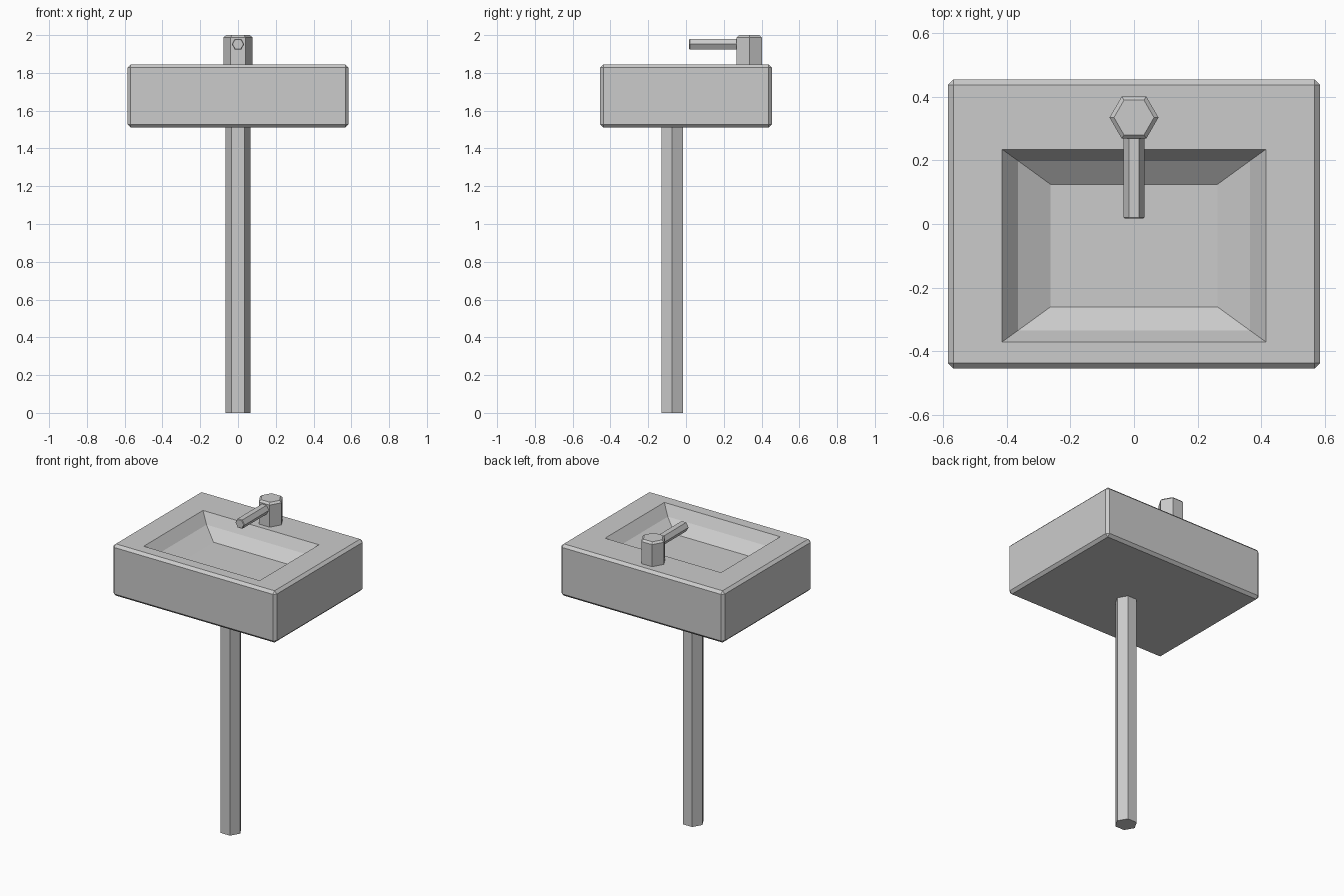
import bpy
import bmesh
import math
from mathutils import Matrix, Vector

cube = bpy.data.objects.get("Cube")
if cube:
    bpy.data.objects.remove(cube, do_unlink=True)

grey = bpy.data.materials.new("plain grey")
grey.use_nodes = True
colour = (0.6, 0.6, 0.6, 1.0)
grey.diffuse_color = colour
grey.node_tree.nodes["Principled BSDF"].inputs["Base Color"].default_value = colour


def finish(name, bm):
    """Turn a bmesh into a flat-shaded object."""
    bmesh.ops.recalc_face_normals(bm, faces=bm.faces)
    mesh = bpy.data.meshes.new(name)
    bm.to_mesh(mesh)
    bm.free()
    mesh.materials.append(grey)
    obj = bpy.data.objects.new(name, mesh)
    bpy.context.collection.objects.link(obj)
    return obj


def hex_bar(name, start, end, radius, chamfer=0.0, chamfer_height=0.0):
    """Six-sided bar with corners at +x and -x and an optional chamfered end."""
    start, end = Vector(start), Vector(end)
    axis = (end - start).normalized()
    side = Vector((1, 0, 0))
    up = axis.cross(side)
    rings = [(start, radius), (end - axis * chamfer_height, radius)]
    if chamfer:
        rings.append((end, radius - chamfer))
    bm = bmesh.new()
    loops = []
    for centre, r in rings:
        angles = [math.radians(60 * i) for i in range(6)]
        loops.append([bm.verts.new(centre + r * (side * math.cos(a) + up * math.sin(a)))
                      for a in angles])
    for low, high in zip(loops, loops[1:]):
        for i in range(6):
            j = (i + 1) % 6
            bm.faces.new((low[i], low[j], high[j], high[i]))
    bm.faces.new(loops[0][::-1])
    bm.faces.new(loops[-1])
    return finish(name, bm)


# Basin: chamfered block
bm = bmesh.new()
bmesh.ops.create_cube(bm, size=1, matrix=Matrix.Translation((0, 0, 1.6775))
                      @ Matrix.Diagonal((1.17, 0.91, 0.335, 1)))
bmesh.ops.bevel(bm, geom=bm.edges[:], offset=0.017, segments=1, affect='EDGES')

# Bowl: step the top face inwards and down (half width, half depth, centre y, z)
bowl = max(bm.faces, key=lambda f: f.calc_center_median().z)
for half_x, half_y, mid_y, z in [(0.415, 0.303, -0.068, 1.845),
                                 (0.365, 0.267, -0.068, 1.78),
                                 (0.263, 0.193, -0.068, 1.722)]:
    bmesh.ops.inset_individual(bm, faces=[bowl], thickness=0.01)
    for v in bowl.verts:
        v.co = (math.copysign(half_x, v.co.x),
                mid_y + math.copysign(half_y, v.co.y - mid_y), z)
finish("basin", bm)

# Pedestal and tap
hex_bar("pedestal", (0, -0.073, 0), (0, -0.073, 1.719), 0.067)
hex_bar("tap_body", (0, 0.335, 1.80), (0, 0.335, 2.0), 0.077, 0.014, 0.012)
hex_bar("tap_spout", (0, 0.30, 1.952), (0, 0.017, 1.952), 0.033, 0.004, 0.004)
